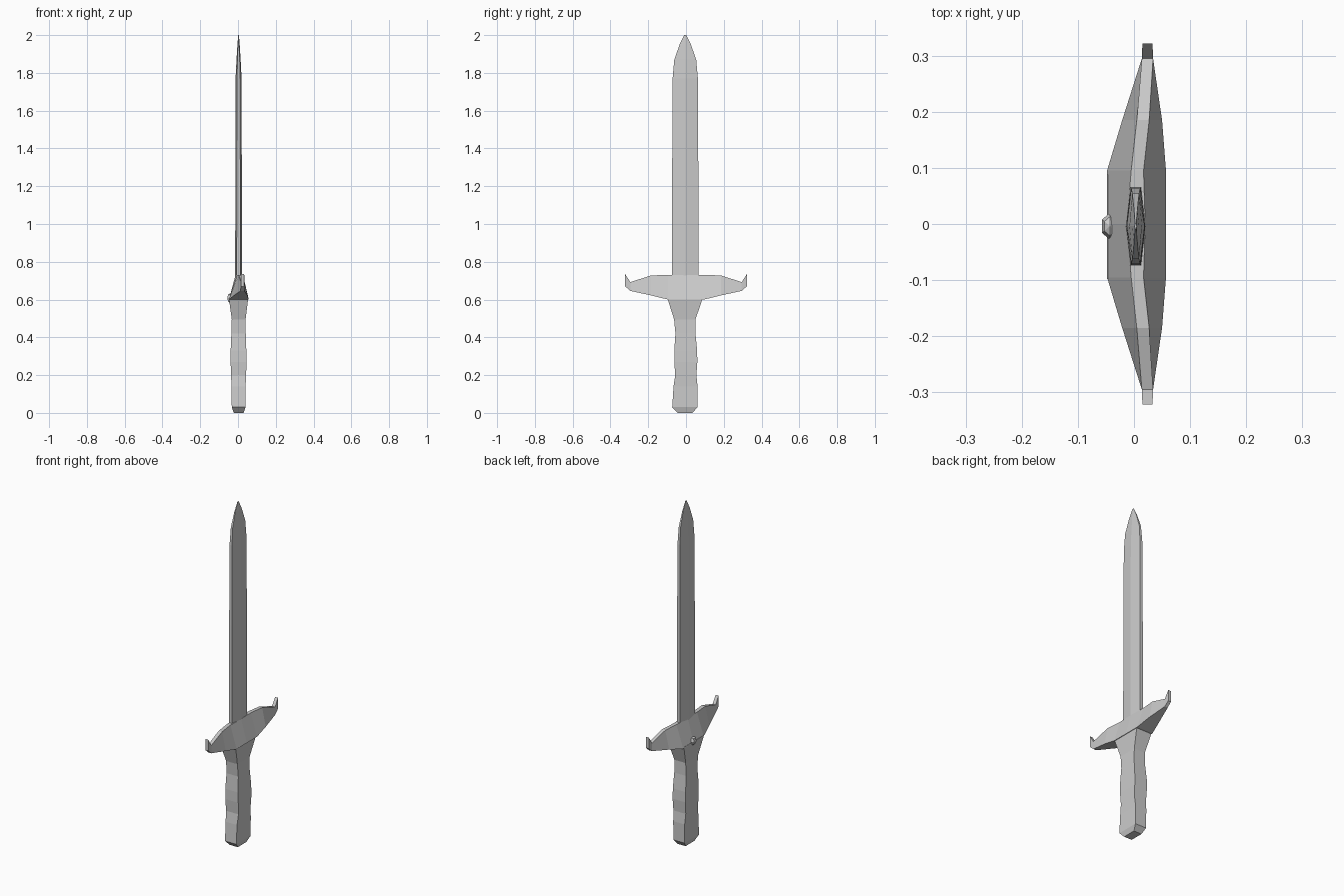
import bpy, bmesh
from mathutils import Vector, Matrix

if "Cube" in bpy.data.objects:
    bpy.data.objects.remove(bpy.data.objects["Cube"])


def loft(name, rings):
    """Skin a list of equal-length point rings and cap both ends."""
    bm = bmesh.new()
    rows = [[bm.verts.new(p) for p in ring] for ring in rings]
    n = len(rows[0])
    for a, b in zip(rows, rows[1:]):
        for i in range(n):
            j = (i + 1) % n
            bm.faces.new((a[i], a[j], b[j], b[i]))
    bm.faces.new(rows[0])
    bm.faces.new(rows[-1])
    bmesh.ops.recalc_face_normals(bm, faces=bm.faces)
    mesh = bpy.data.meshes.new(name)
    bm.to_mesh(mesh)
    bm.free()
    ob = bpy.data.objects.new(name, mesh)
    bpy.context.collection.objects.link(ob)
    return ob


# Blade: hexagonal section with narrow flat edges and a central ridge
def blade_ring(z, half_width, ridge, edge):
    x, y = 0.003, -0.004
    return [(x + ridge, y, z), (x + edge, y + half_width, z),
            (x - edge, y + half_width, z), (x - ridge, y, z),
            (x - edge, y - half_width, z), (x + edge, y - half_width, z)]


loft("blade", [blade_ring(*s) for s in [
    (0.70, 0.070, 0.018, 0.010), (1.30, 0.069, 0.017, 0.009),
    (1.77, 0.067, 0.016, 0.008), (1.87, 0.058, 0.011, 0.006),
    (1.95, 0.030, 0.006, 0.003), (2.00, 0.005, 0.002, 0.001)]])

# Crossguard: wedge section tapering to upturned tips
# (y, bottom z, bottom x min, bottom x max, top z, top x min, top x max)
half = [(0.00, 0.60, -0.048, 0.057, 0.73, -0.013, 0.020),
        (0.095, 0.60, -0.048, 0.057, 0.73, -0.005, 0.017),
        (0.185, 0.622, -0.021, 0.050, 0.728, 0.005, 0.027),
        (0.295, 0.646, 0.014, 0.034, 0.692, 0.014, 0.034),
        (0.322, 0.670, 0.015, 0.033, 0.735, 0.015, 0.033)]
sections = [(-s[0],) + s[1:] for s in reversed(half[1:])] + half
loft("crossguard", [
    [(b0, y, zb), (b1, y, zb), (t1, y, zt), (t0, y, zt)]
    for y, zb, b0, b1, zt, t0, t1 in sections])


# Grip with finger swells and a chamfered pommel end: (z, x min, x max, y min, y max)
def box_ring(z, x0, x1, y0, y1):
    return [(x0, y0, z), (x1, y0, z), (x1, y1, z), (x0, y1, z)]


loft("grip", [box_ring(*s) for s in [
    (0.00, -0.022, 0.030, -0.045, 0.035), (0.03, -0.033, 0.040, -0.073, 0.060),
    (0.14, -0.034, 0.040, -0.066, 0.061), (0.20, -0.037, 0.043, -0.057, 0.055),
    (0.27, -0.039, 0.045, -0.062, 0.060), (0.33, -0.039, 0.044, -0.062, 0.059),
    (0.42, -0.035, 0.041, -0.056, 0.050), (0.495, -0.033, 0.040, -0.063, 0.050),
    (0.605, -0.048, 0.054, -0.098, 0.088)]])

# Small faceted stud on the guard's left face
bm = bmesh.new()
bmesh.ops.create_uvsphere(
    bm, u_segments=6, v_segments=4, radius=1.0,
    matrix=Matrix.Translation(Vector((-0.043, -0.004, 0.608)))
    @ Matrix.Diagonal((0.016, 0.024, 0.025, 1.0)))
mesh = bpy.data.meshes.new("guard_stud")
bm.to_mesh(mesh)
bm.free()
bpy.context.collection.objects.link(bpy.data.objects.new("guard_stud", mesh))
